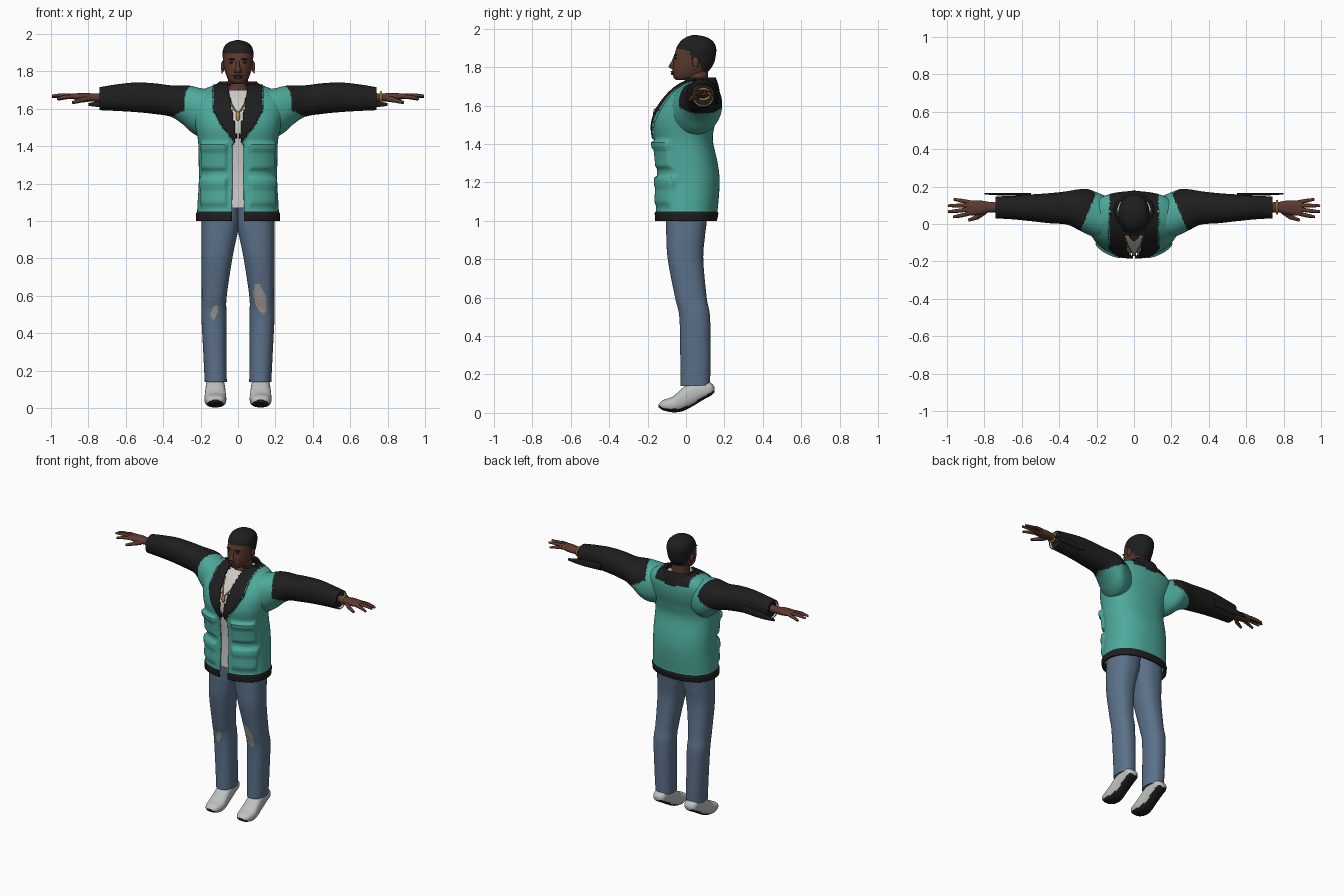
import bpy, bmesh, math
from mathutils import Vector

if "Cube" in bpy.data.objects:
    bpy.data.objects.remove(bpy.data.objects["Cube"])

PALETTE = {
    "teal": (.075, .40, .33), "black cloth": (.013, .013, .014), "skin": (.105, .042, .028),
    "lips": (.075, .026, .02), "denim": (.105, .165, .25), "shirt white": (.62, .60, .57),
    "shoe grey": (.52, .53, .53), "knee patch": (.33, .31, .28), "gold": (.50, .32, .06),
}
NAMES = list(PALETTE)
MATS = []
for n, c in PALETTE.items():
    m = bpy.data.materials.new(n)
    m.diffuse_color = (*c, 1)
    m.use_nodes = True
    m.node_tree.nodes["Principled BSDF"].inputs["Base Color"].default_value = m.diffuse_color
    MATS.append(m)


def finish(name, bm, rule, angle=50):
    """Turn a bmesh into an object; rule is a colour name or f(centre, normal) -> name."""
    bmesh.ops.recalc_face_normals(bm, faces=bm.faces)
    bm.normal_update()
    if isinstance(rule, str):
        used, pick = [rule], lambda c, n: rule
    else:
        used, pick = NAMES, rule
    for f in bm.faces:
        f.material_index = used.index(pick(f.calc_center_median(), f.normal))
    me = bpy.data.meshes.new(name)
    bm.to_mesh(me)
    bm.free()
    for u in used:
        me.materials.append(MATS[NAMES.index(u)])
    ob = bpy.data.objects.new(name, me)
    bpy.context.collection.objects.link(ob)
    bpy.ops.object.select_all(action='DESELECT')
    ob.select_set(True)
    bpy.context.view_layer.objects.active = ob
    bpy.ops.object.shade_smooth_by_angle(angle=math.radians(angle))
    return ob


def smooth_rows(rows, per):
    """Catmull-Rom interpolation between section rows."""
    out = []
    for i in range(len(rows) - 1):
        p = [rows[max(0, min(len(rows) - 1, i + k))] for k in (-1, 0, 1, 2)]
        for j in range(per):
            t = j / per
            out.append([.5 * (2*b + (c-a)*t + (2*a-5*b+4*c-d)*t*t + (3*b-a-3*c+d)*t**3)
                        for a, b, c, d in zip(*p)])
    return out + [list(rows[-1])]


def loft(rows, axis='z', seg=32, per=4, n=2.2, s=1, caps=True):
    """Rows of (position, u min, u max, v min, v max) skinned along an axis."""
    bm = bmesh.new()
    rings = []
    for p, u0, u1, v0, v1 in smooth_rows(rows, per):
        ring = []
        for k in range(seg):
            a = 2 * math.pi * (k + .5) / seg
            ca, sa = math.cos(a), math.sin(a)
            u = (u0+u1)/2 + (u1-u0)/2 * math.copysign(abs(ca)**(2/n), ca)
            v = (v0+v1)/2 + (v1-v0)/2 * math.copysign(abs(sa)**(2/n), sa)
            x, y, z = {'z': (u, v, p), 'x': (p, u, v), 'y': (u, p, v)}[axis]
            ring.append(bm.verts.new((x * s, y, z)))
        rings.append(ring)
    for a, b in zip(rings, rings[1:]):
        for k in range(seg):
            bm.faces.new((a[k], a[(k+1) % seg], b[(k+1) % seg], b[k]))
    if caps:
        bm.faces.new(rings[0])
        bm.faces.new(rings[-1])
    return bm


def ball(name, loc, size, col, seg=16):
    bm = bmesh.new()
    bmesh.ops.create_uvsphere(bm, u_segments=seg, v_segments=seg // 2, radius=1)
    bmesh.ops.scale(bm, vec=size, verts=bm.verts)
    bmesh.ops.translate(bm, vec=loc, verts=bm.verts)
    return finish(name, bm, col)


def tube(name, pts, radii, col, closed=False):
    """Tapered round tube along a path."""
    cu = bpy.data.curves.new(name, 'CURVE')
    cu.dimensions, cu.bevel_depth, cu.bevel_resolution, cu.use_fill_caps = '3D', 1, 2, True
    sp = cu.splines.new('POLY')
    sp.points.add(len(pts) - 1)
    for q, p, r in zip(sp.points, pts, radii):
        q.co, q.radius = (*p, 1), r
    sp.use_cyclic_u = closed
    sp.use_smooth = True
    cu.materials.append(MATS[NAMES.index(col)])
    ob = bpy.data.objects.new(name, cu)
    bpy.context.collection.objects.link(ob)


def lerp(pairs, z):
    for (a, va), (b, vb) in zip(pairs, pairs[1:]):
        if z <= b:
            return va + (vb - va) * max(0, (z - a) / (b - a))
    return pairs[-1][1]


# --- jacket body: open front, raised lapels and pockets
BODY = [(1.0, .218, -.155, .155), (1.06, .218, -.158, .165), (1.2, .21, -.152, .175),
        (1.3, .21, -.153, .165), (1.42, .213, -.165, .14), (1.5, .228, -.172, .15),
        (1.58, .245, -.148, .17), (1.65, .245, -.10, .175), (1.70, .19, -.05, .165),
        (1.735, .10, 0, .145)]
OPENING = [(1.0, .034), (1.40, .028), (1.45, .008), (1.69, .05), (1.74, .06)]
LAPEL = [(1.42, .02), (1.5, .08), (1.6, .135), (1.66, .13), (1.74, .125)]
# pocket boxes: x min, x max, z min, z max, height
POCKETS = [(.055, .195, 1.27, 1.42, .016), (.05, .2, 1.37, 1.425, .01),
           (.055, .2, 1.08, 1.235, .014), (.05, .205, 1.17, 1.24, .008)]


def is_lapel(c):
    return c.y < .05 and c.z > 1.42 and abs(c.x) < lerp(LAPEL, c.z)


def sleeve_black(c):
    x = abs(c.x)
    return (x > .2 + max(0, .17 - c.y) * .42) and c.z > 1.56 + max(0, .35 - x) * .5 or x > .37


def jacket_colour(c, n):
    collar = c.z > 1.67 and abs(c.x) < .13
    if c.z < 1.047 or is_lapel(c) or collar or (c.z > 1.58 and sleeve_black(c)):
        return "black cloth"
    return "teal"


bm = loft([(z, -w, w, a, b) for z, w, a, b in BODY], seg=200, per=9, n=2.3, caps=False)
for v in bm.verts:
    x, y, z = v.co
    push = .012 if is_lapel(v.co) else (.006 if z < 1.047 else 0)
    if y < 0:
        for x0, x1, z0, z1, h in POCKETS:
            edge = min(abs(x) - x0, x1 - abs(x), z - z0, z1 - z)
            push += h * max(0, min(1, edge / .012))
    v.co += Vector((x, y * 1.3, 0)).normalized() * push
hole = [f for f in bm.faces if f.calc_center_median().y < 0
        and abs(f.calc_center_median().x) < lerp(OPENING, f.calc_center_median().z)]
bmesh.ops.delete(bm, geom=hole, context='FACES')
jacket = finish("jacket_body", bm, jacket_colour)
sol = jacket.modifiers.new("thickness", 'SOLIDIFY')
sol.thickness, sol.offset = .01, -1

# --- standing collar, open at the front
bm = loft([(1.66, -.135, .135, -.06, .178), (1.71, -.118, .118, -.03, .168),
           (1.745, -.10, .10, -.01, .155)], seg=64, per=5, caps=False)
bmesh.ops.delete(bm, geom=[f for f in bm.faces if f.calc_center_median().y < .03
                           and abs(f.calc_center_median().x) < .06], context='FACES')
collar = finish("collar", bm, "black cloth")
collar.modifiers.new("thickness", 'SOLIDIFY').thickness = .014

# --- shirt under the jacket
finish("shirt", loft([(max(z, 1.07) if z < 1.1 else z, -w + .02, w - .02, a + .016, b - .02)
                      for z, w, a, b in BODY[1:-1]], seg=48, per=4, n=2.3), "shirt white")

# --- jeans
LEG = [(.14, .06, .178, -.03, .125), (.3, .061, .186, -.03, .128), (.5, .062, .196, -.035, .125),
       (.6, .06, .194, -.057, .108), (.8, .03, .196, -.095, .09), (.93, .003, .196, -.103, .1),
       (1.0, -.01, .194, -.105, .108), (1.1, -.01, .19, -.11, .11)]


def jeans_colour(c, n):
    for px, pz, rx, rz in ((-.125, .515, .018, .038), (.118, .585, .032, .08)):
        lean = px - (c.z - pz) * .2 * math.copysign(1, px)
        if n.y < -.2 and ((c.x - lean) / rx)**2 + ((c.z - pz) / rz)**2 < 1:
            return "knee patch"
    return "denim"


# --- parts that repeat on both sides
SLEEVE = [(.13, -.08, .14, 1.46, 1.70), (.20, -.075, .17, 1.45, 1.71), (.25, -.055, .187, 1.475, 1.722),
          (.30, -.03, .185, 1.52, 1.725), (.36, -.003, .175, 1.557, 1.725), (.45, .004, .165, 1.572, 1.736),
          (.55, .015, .158, 1.582, 1.74), (.65, .025, .15, 1.588, 1.73), (.74, .03, .148, 1.592, 1.715)]
SHOE = [(-.143, -.02, .02, .03, .046), (-.12, -.046, .046, .014, .066), (-.07, -.058, .058, .003, .085),
        (-.02, -.056, .056, .008, .128), (.03, -.052, .052, .032, .165), (.09, -.048, .048, .068, .17),
        (.13, -.042, .042, .09, .155), (.148, -.022, .022, .106, .135)]
SOLE = [(-.15, .045), (-.12, .026), (-.07, .02), (-.02, .024), (.03, .046), (.09, .084), (.15, .118)]
FINGERS = [((.885, .055, 1.665), (.93, .044, 1.662), (.967, .038, 1.652)),
           ((.89, .077, 1.67), (.945, .07, 1.672), (.995, .066, 1.668)),
           ((.89, .098, 1.67), (.945, .098, 1.67), (.995, .098, 1.664)),
           ((.88, .116, 1.665), (.925, .125, 1.66), (.963, .132, 1.65))]

for s, side in ((1, "left"), (-1, "right")):
    finish(f"jeans_leg_{side}", loft(LEG, seg=72, per=12, n=2.3, s=s), jeans_colour)
    bm = loft(SLEEVE, 'x', seg=64, per=8, s=s, caps=False)
    ob = finish(f"sleeve_{side}", bm, lambda c, n: "black cloth" if sleeve_black(c) else "teal")
    # pale cuff lining and its closed inner wall
    finish(f"cuff_lining_{side}", loft([(.725, .042, .138, 1.603, 1.706), (.737, .034, .144, 1.596, 1.711)],
                                       'x', per=1, s=s, caps=False), "shirt white")
    finish(f"cuff_inner_{side}", loft([(.71, .03, .148, 1.592, 1.714), (.728, .04, .14, 1.60, 1.708)],
                                      'x', per=1, s=s), "black cloth")
    finish(f"cuff_flap_{side}", loft([(.55, .15, .166, 1.61, 1.66), (.70, .152, .166, 1.605, 1.65),
                                      (.80, .158, .166, 1.615, 1.63)], 'x', seg=12, s=s), "black cloth")
    # hand
    finish(f"palm_{side}", loft([(.70, .06, .115, 1.635, 1.685), (.77, .062, .118, 1.638, 1.682),
                                 (.82, .05, .126, 1.64, 1.685), (.87, .045, .126, 1.648, 1.682),
                                 (.90, .052, .12, 1.656, 1.678)], 'x', seg=20, s=s), "skin")
    for i, pts in enumerate(FINGERS):
        tube(f"finger_{i + 1}_{side}", [(x * s, y, z) for x, y, z in pts], (.0115, .0105, .007), "skin")
    tube(f"thumb_{side}", [(x * s, y, z) for x, y, z in
                           ((.80, .068, 1.655), (.84, .036, 1.645), (.885, .02, 1.632))],
         (.018, .013, .008), "skin")
    # shoe
    bm = loft(SHOE, 'y', seg=32, per=7, n=2.5)
    bmesh.ops.translate(bm, vec=(.121 * s, 0, 0), verts=bm.verts)
    finish(f"shoe_{side}", bm, lambda c, n: "black cloth" if c.z < lerp(SOLE, c.y) else "shoe grey")
    # facial pairs
    ball(f"ear_{side}", (.082 * s, .05, 1.825), (.010, .018, .03), "skin")
    ball(f"earring_{side}", (.086 * s, .044, 1.795), (.005, .005, .007), "shirt white", 8)
    ball(f"eye_{side}", (.031 * s, -.053, 1.847), (.014, .006, .005), "black cloth")
    ball(f"brow_{side}", (.032 * s, -.054, 1.864), (.020, .008, .0045), "black cloth")
    ball(f"nostril_{side}", (.012 * s, -.071, 1.80), (.011, .012, .009), "skin")


# --- head with short hair
def head_colour(c, n):
    line = lerp([(-.02, 1.893), (.02, 1.882), (.028, 1.835), (.07, 1.825), (.085, 1.785), (.16, 1.775)], c.y)
    return "black cloth" if c.z > line else "skin"


HEAD = [(1.732, -.03, .03, -.05, .04), (1.747, -.047, .047, -.065, .075), (1.78, -.064, .064, -.07, .118),
        (1.82, -.075, .075, -.066, .145), (1.86, -.08, .08, -.06, .155), (1.90, -.083, .083, -.05, .157),
        (1.935, -.072, .072, -.028, .14), (1.957, -.045, .045, .002, .105), (1.967, -.008, .008, .035, .06)]
finish("head", loft(HEAD, seg=64, per=7, n=2.2), head_colour, 80)
finish("neck", loft([(1.66, -.07, .07, -.03, .125), (1.70, -.057, .057, -.005, .118),
                     (1.79, -.054, .054, .0, .115)], seg=32), "skin")
finish("nose", loft([(1.793, -.012, .012, -.08, -.05), (1.803, -.015, .015, -.091, -.05),
                     (1.83, -.010, .010, -.076, -.045), (1.86, -.008, .008, -.063, -.04)], seg=16), "skin")
ball("upper_lip", (0, -.068, 1.776), (.027, .012, .006), "lips")
ball("lower_lip", (0, -.067, 1.766), (.024, .012, .007), "lips")

# --- necklace, pendant and wristband
tube("necklace", [(-.05, -.07, 1.67), (-.035, -.115, 1.625), (-.015, -.148, 1.59), (0, -.16, 1.575),
                  (.015, -.148, 1.59), (.035, -.115, 1.625), (.05, -.07, 1.67)], [.004] * 7, "gold")
ball("pendant", (0, -.163, 1.56), (.012, .008, .026), "gold")
tube("wristband", [(.765, .09 + .034 * math.cos(a * math.pi / 10), 1.66 + .028 * math.sin(a * math.pi / 10))
                   for a in range(20)], [.006] * 20, "gold", closed=True)
